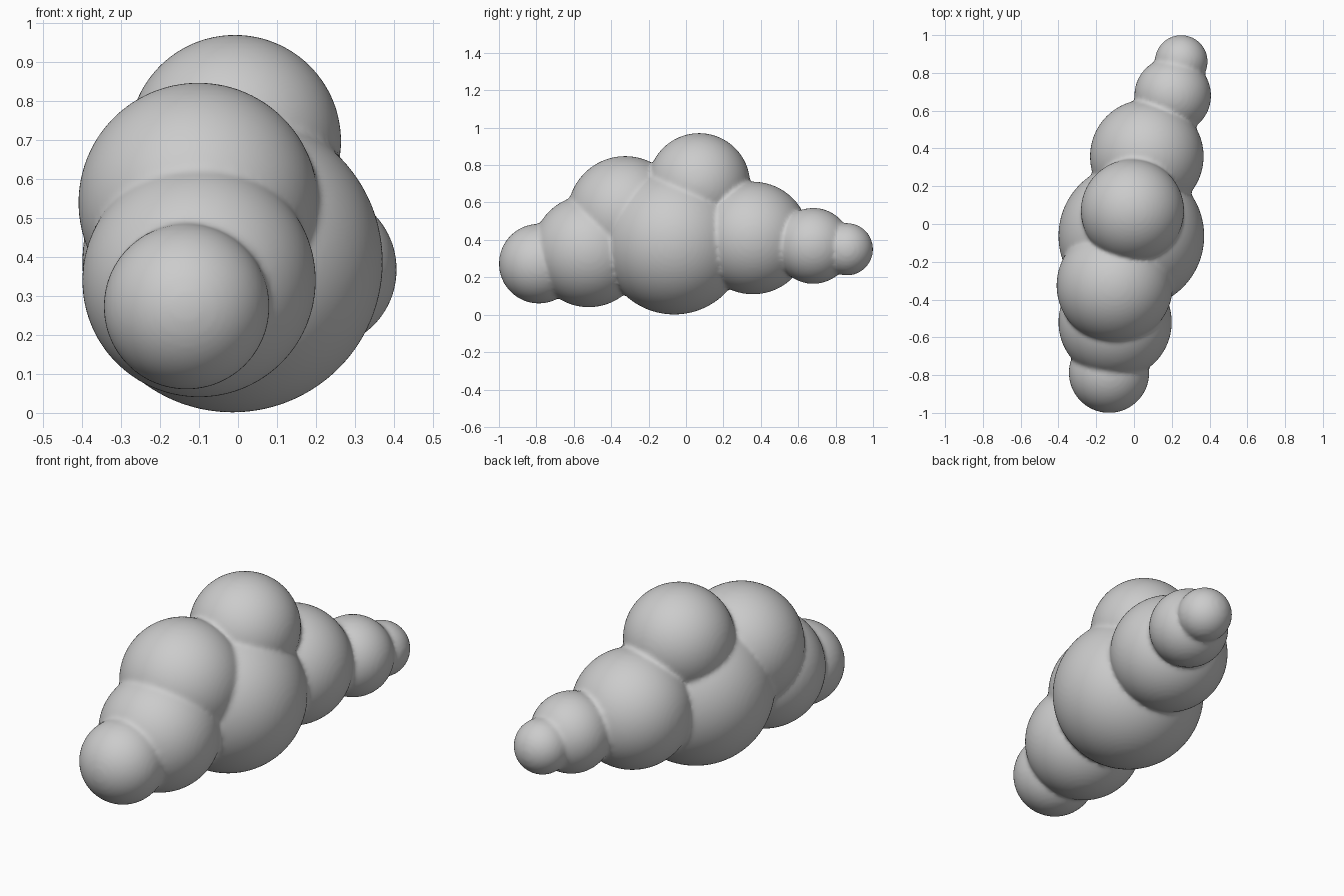
import bpy, bmesh
from mathutils import Matrix

if "Cube" in bpy.data.objects:
    bpy.data.objects.remove(bpy.data.objects["Cube"])

# Puffs of the cloud: x, y, z, radius
PUFFS = [
    (-0.132, -0.787, 0.273, 0.213),  # front end
    (-0.100, -0.520, 0.340, 0.300),  # lower front
    (-0.102, -0.325, 0.540, 0.308),  # upper front
    (-0.014, -0.063, 0.387, 0.386),  # main body
    (-0.008, 0.070, 0.698, 0.273),   # top
    (0.068, 0.358, 0.410, 0.301),    # back body
    (0.205, 0.680, 0.368, 0.203),    # back
    (0.250, 0.860, 0.350, 0.140),    # back tip
]

bm = bmesh.new()
for x, y, z, r in PUFFS:
    bmesh.ops.create_icosphere(bm, subdivisions=5, radius=r,
                               matrix=Matrix.Translation((x, y, z)))
mesh = bpy.data.meshes.new("cloud")
bm.to_mesh(mesh)
bm.free()
cloud = bpy.data.objects.new("cloud", mesh)
bpy.context.collection.objects.link(cloud)

# Fuse the puffs into one skin and soften the creases
fuse = cloud.modifiers.new("fuse", 'REMESH')
fuse.mode = 'VOXEL'
fuse.voxel_size = 0.012
fuse.use_smooth_shade = True
soft = cloud.modifiers.new("soften", 'SMOOTH')
soft.factor = 0.5
soft.iterations = 6
